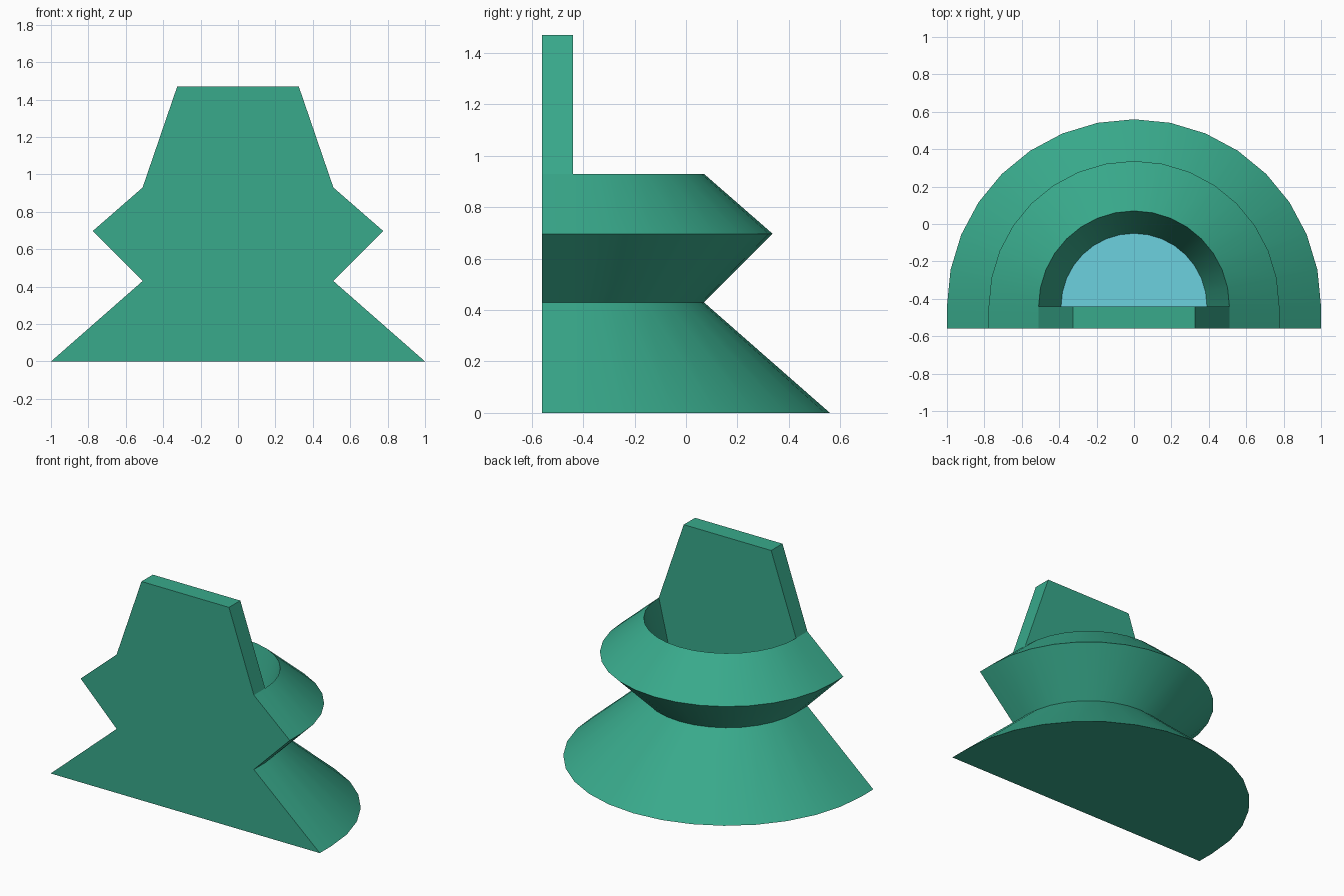
import bpy, bmesh
from math import sin, cos, pi, radians

if "Cube" in bpy.data.objects:
    bpy.data.objects.remove(bpy.data.objects["Cube"])

FRONT, AXIS, SEG = -0.56, -0.44, 16   # flat front plane, axis of the half round, sides
TIERS = [(1.0, 0.0), (0.51, 0.43), (0.777, 0.697), (0.51, 0.93)]   # radius, height
FLOOR = (0.39, 0.43)
TOP = (0.325, 1.47)                   # half width and height of the back plate


def material(name, color):
    m = bpy.data.materials.new(name)
    m.diffuse_color = color
    m.use_nodes = True
    m.node_tree.nodes["Principled BSDF"].inputs["Base Color"].default_value = m.diffuse_color
    return m


def arc(bm, r, z):
    return [bm.verts.new((r * cos(pi * i / SEG), AXIS + r * sin(pi * i / SEG), z))
            for i in range(SEG + 1)]


def bridge(bm, a, b):
    for i in range(len(a) - 1):
        bm.faces.new((a[i], a[i + 1], b[i + 1], b[i]))


def finish(bm, name, mat):
    me = bpy.data.meshes.new(name)
    bm.to_mesh(me)
    bm.free()
    ob = bpy.data.objects.new(name, me)
    bpy.context.collection.objects.link(ob)
    me.materials.append(mat)
    bpy.ops.object.select_all(action='DESELECT')
    ob.select_set(True)
    bpy.context.view_layer.objects.active = ob
    bpy.ops.object.shade_smooth_by_angle(angle=radians(25))


# Stepped half-round body with straight ends reaching the flat front
bm = bmesh.new()
rings = []
for r, z in TIERS:
    rings.append([bm.verts.new((r, FRONT, z))] + arc(bm, r, z) + [bm.verts.new((-r, FRONT, z))])
for a, b in zip(rings, rings[1:]):
    bridge(bm, a, b)
bm.faces.new(rings[0][::-1])

# Tapered bowl inside the rim
rim, inner = rings[-1], arc(bm, *FLOOR)
bridge(bm, rim[1:-1], inner)

# Back plate: sides, top, inner face and the whole front silhouette
w, h = TOP
fr, br, bl, fl = [bm.verts.new((x, y, h)) for x, y in
                  ((w, FRONT), (w, AXIS), (-w, AXIS), (-w, FRONT))]
bridge(bm, rim[:2], [fr, br])
bridge(bm, rim[-2:], [bl, fl])
bm.faces.new((fr, br, bl, fl))
bm.faces.new((br, rim[1], inner[0], inner[-1], rim[-2], bl))
bm.faces.new([k[0] for k in rings] + [fr, fl] + [k[-1] for k in reversed(rings)])
bmesh.ops.recalc_face_normals(bm, faces=bm.faces)

# Water pool closes the bottom of the bowl; orient body against a temporary cap
cap = bm.faces.new(inner)
bmesh.ops.recalc_face_normals(bm, faces=bm.faces)
bmesh.ops.delete(bm, geom=[cap], context='FACES_ONLY')
finish(bm, "basin_body", material("green", (0.04, 0.40, 0.26, 1)))

bm = bmesh.new()
bm.faces.new(arc(bm, *FLOOR))
finish(bm, "water_surface", material("water", (0.15, 0.64, 0.74, 1)))
